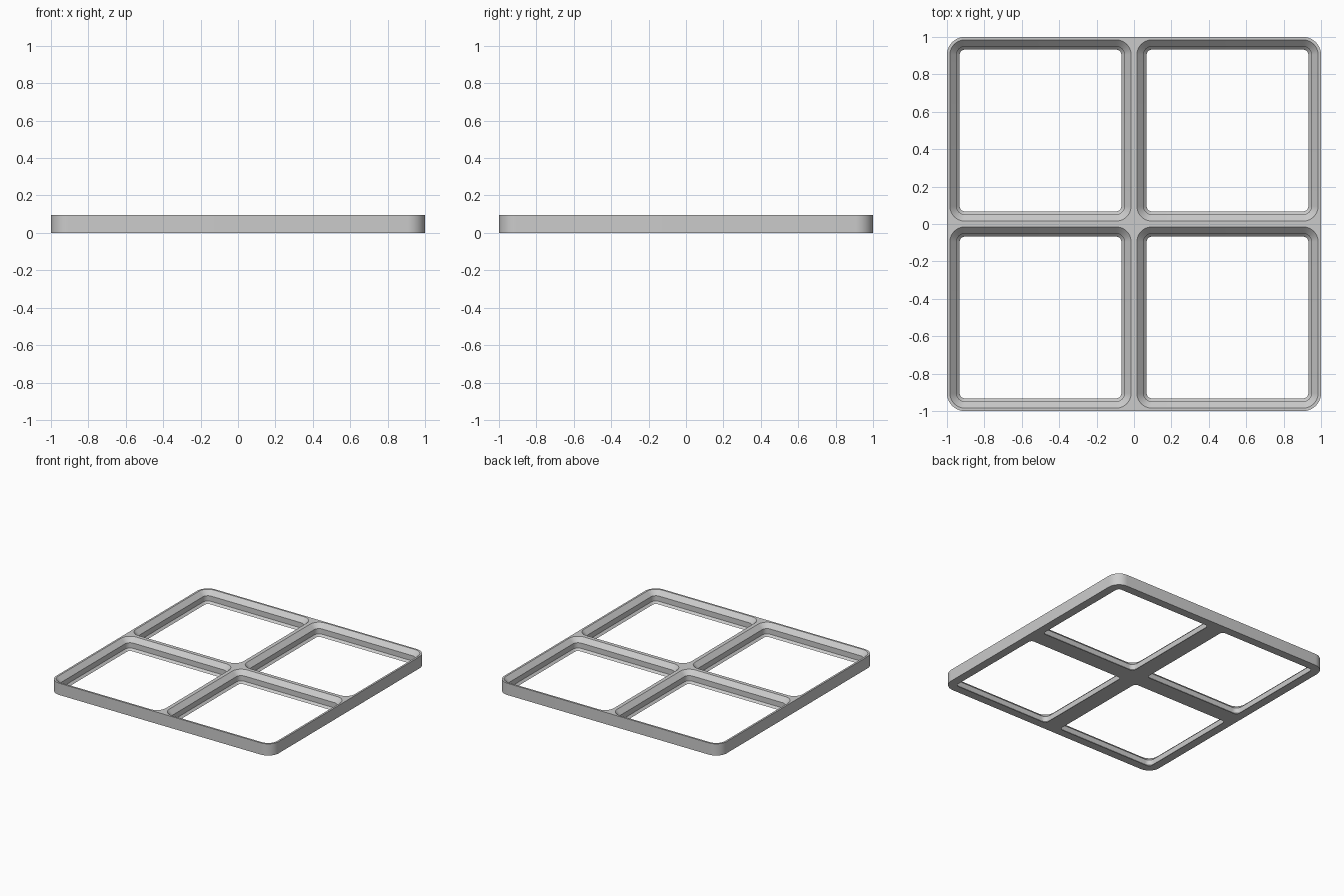
import bpy
import bmesh
from math import cos, sin, pi, radians

cube = bpy.data.objects.get("Cube")
if cube:
    bpy.data.objects.remove(cube, do_unlink=True)

MM = 2 / 84           # two 42 mm cells across
CELL = 42 * MM
RADIUS = 4 * MM
HEIGHT = 4 * MM
STEPS = 10            # segments per rounded corner

# Pocket profile: (inset from the cell edge, height), bottom to top
PROFILE = [(2.85 * MM, 0), (2.15 * MM, 0.7 * MM),
           (2.15 * MM, 2.5 * MM), (0.65 * MM, HEIGHT)]


def rounded_square(bm, cx, cy, half, radius, z):
    """Return a closed ring of vertices."""
    ring = []
    for k, (sx, sy) in enumerate([(1, 1), (-1, 1), (-1, -1), (1, -1)]):
        for i in range(STEPS + 1):
            a = (k + i / STEPS) * pi / 2
            ring.append(bm.verts.new((cx + sx * (half - radius) + radius * cos(a),
                                      cy + sy * (half - radius) + radius * sin(a), z)))
    return ring


def loft(bm, rings):
    """Join consecutive rings with quads."""
    for low, high in zip(rings, rings[1:]):
        for i in range(len(low)):
            j = (i + 1) % len(low)
            bm.faces.new((low[i], low[j], high[j], high[i]))


def ring_edges(bm, ring):
    return [bm.edges.get((v, ring[i - 1])) for i, v in enumerate(ring)]


bm = bmesh.new()

# Outer wall
outer = [rounded_square(bm, 0, 0, CELL, RADIUS, z) for z in (0, HEIGHT)]
loft(bm, outer)
bottom_edges = ring_edges(bm, outer[0])
top_edges = ring_edges(bm, outer[1])

# Four stepped pockets
for sx in (-1, 1):
    for sy in (-1, 1):
        rings = [rounded_square(bm, sx * CELL / 2, sy * CELL / 2,
                                CELL / 2 - inset, RADIUS - inset, z)
                 for inset, z in PROFILE]
        loft(bm, rings)
        bottom_edges += ring_edges(bm, rings[0])
        top_edges += ring_edges(bm, rings[-1])

# Flat underside and flat rim, with the pocket openings left free
bmesh.ops.triangle_fill(bm, edges=bottom_edges, use_beauty=True, normal=(0, 0, -1))
bmesh.ops.triangle_fill(bm, edges=top_edges, use_beauty=True, normal=(0, 0, 1))
bmesh.ops.recalc_face_normals(bm, faces=bm.faces)

mesh = bpy.data.meshes.new("grid_baseplate")
bm.to_mesh(mesh)
bm.free()
plate = bpy.data.objects.new("grid_baseplate", mesh)
bpy.context.collection.objects.link(plate)

# Plain grey plastic
grey = bpy.data.materials.new("light_grey")
grey.use_nodes = True
colour = (0.6, 0.6, 0.6, 1)
grey.diffuse_color = colour
grey.node_tree.nodes["Principled BSDF"].inputs["Base Color"].default_value = colour
mesh.materials.append(grey)

# Smooth corners, sharp steps
bpy.ops.object.select_all(action="DESELECT")
plate.select_set(True)
bpy.context.view_layer.objects.active = plate
bpy.ops.object.shade_smooth_by_angle(angle=radians(30))
